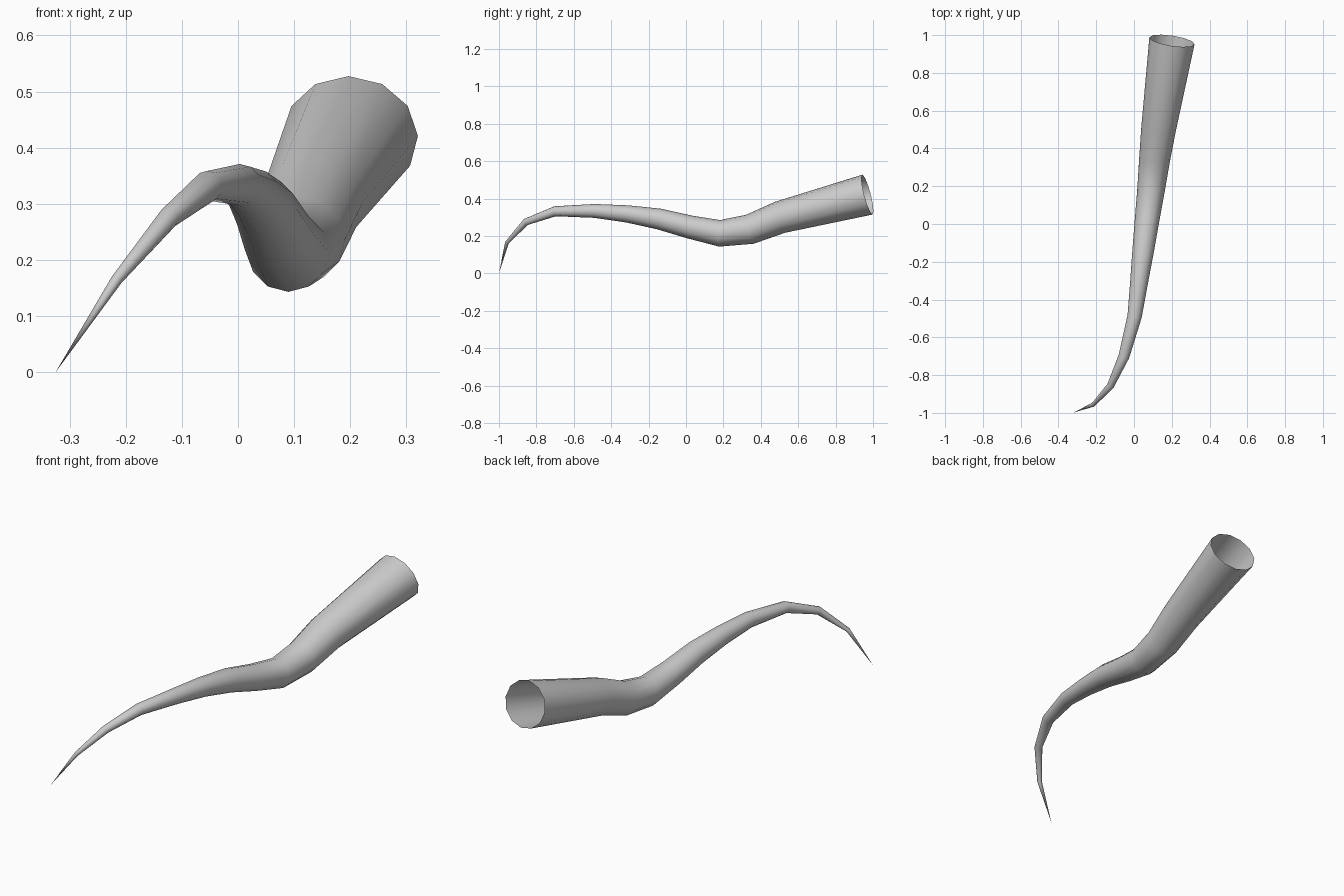
import bpy, bmesh, math
from mathutils import Vector

if "Cube" in bpy.data.objects:
    bpy.data.objects.remove(bpy.data.objects["Cube"])

# Centre line stations: x, y, z, half width, half height
PATH = [
    (-0.325, -1.0, 0.0, 0.0005, 0.0005),
    (-0.216, -0.957, 0.165, 0.011, 0.010),
    (-0.124, -0.856, 0.275, 0.019, 0.019),
    (-0.053, -0.70, 0.332, 0.029, 0.027),
    (0.003, -0.49, 0.334, 0.038, 0.037),
    (0.026, -0.315, 0.318, 0.047, 0.046),
    (0.048, -0.145, 0.291, 0.057, 0.056),
    (0.069, 0.02, 0.248, 0.065, 0.062),
    (0.090, 0.18, 0.214, 0.073, 0.071),
    (0.109, 0.342, 0.236, 0.082, 0.080),
    (0.130, 0.503, 0.300, 0.092, 0.087),
    (0.201, 0.970, 0.421, 0.121, 0.110),
]
SIDES = 12

bm = bmesh.new()
centres = [Vector(p[:3]) for p in PATH]
rings = []

# Cross-sections square to the centre line
for i, p in enumerate(PATH):
    before = (centres[i] - centres[i - 1]).normalized() if i > 0 else Vector()
    after = (centres[i + 1] - centres[i]).normalized() if i < len(PATH) - 1 else Vector()
    tangent = (before + after).normalized()
    side = tangent.cross(Vector((0, 0, 1))).normalized()
    up = side.cross(tangent)
    ring = []
    for k in range(SIDES):
        a = 2 * math.pi * k / SIDES
        ring.append(bm.verts.new(centres[i] + side * p[3] * math.cos(a) + up * p[4] * math.sin(a)))
    rings.append(ring)

# Skin between the cross-sections, leaving the wide end open
for a, b in zip(rings, rings[1:]):
    for k in range(SIDES):
        n = (k + 1) % SIDES
        bm.faces.new((a[k], a[n], b[n], b[k]))

# Pointed tip
bmesh.ops.pointmerge(bm, verts=rings[0], merge_co=centres[0])
bmesh.ops.recalc_face_normals(bm, faces=bm.faces)
for f in bm.faces:
    f.smooth = True

mesh = bpy.data.meshes.new("curved_horn")
bm.to_mesh(mesh)
bm.free()
horn = bpy.data.objects.new("curved_horn", mesh)
bpy.context.collection.objects.link(horn)
